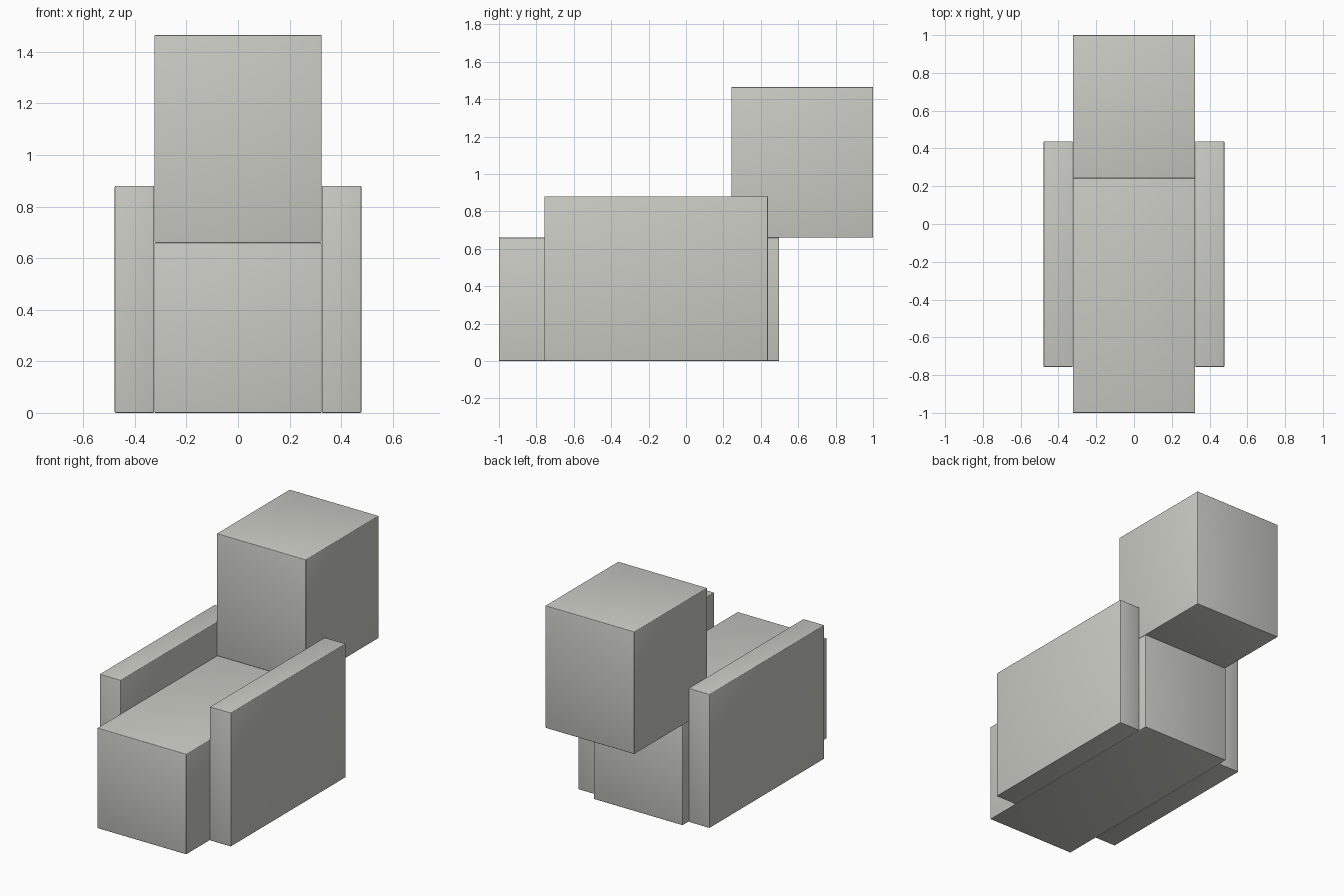
import bpy
import bmesh
from mathutils import Vector

cube = bpy.data.objects.get("Cube")
if cube:
    bpy.data.objects.remove(cube, do_unlink=True)

# One fabric colour for the whole chair
fabric = bpy.data.materials.new("warm_grey_fabric")
fabric.use_nodes = True
colour = (0.60, 0.60, 0.56, 1)
fabric.diffuse_color = colour
fabric.node_tree.nodes["Principled BSDF"].inputs["Base Color"].default_value = colour


def block(name, low, high):
    """Box between two corners with finely softened edges."""
    low, high = Vector(low), Vector(high)
    bm = bmesh.new()
    bmesh.ops.create_cube(bm, size=1)
    bmesh.ops.scale(bm, vec=high - low, verts=bm.verts)
    bmesh.ops.translate(bm, vec=(low + high) / 2, verts=bm.verts)
    mesh = bpy.data.meshes.new(name)
    bm.to_mesh(mesh)
    bm.free()
    mesh.shade_smooth()
    mesh.materials.append(fabric)
    obj = bpy.data.objects.new(name, mesh)
    bpy.context.collection.objects.link(obj)
    bevel = obj.modifiers.new("soft_edges", 'BEVEL')
    bevel.width = 0.004
    bevel.segments = 3
    return obj


# Long seat and the backrest standing on its rear end
block("seat", (-0.324, -1.0, 0), (0.324, 0.498, 0.66))
block("backrest", (-0.324, 0.242, 0.66), (0.324, 1.0, 1.465))

# Matching armrests on both sides
for side, x0, x1 in (("right", -0.478, -0.325), ("left", 0.325, 0.478)):
    block(side + "_armrest", (x0, -0.757, 0), (x1, 0.438, 0.88))
